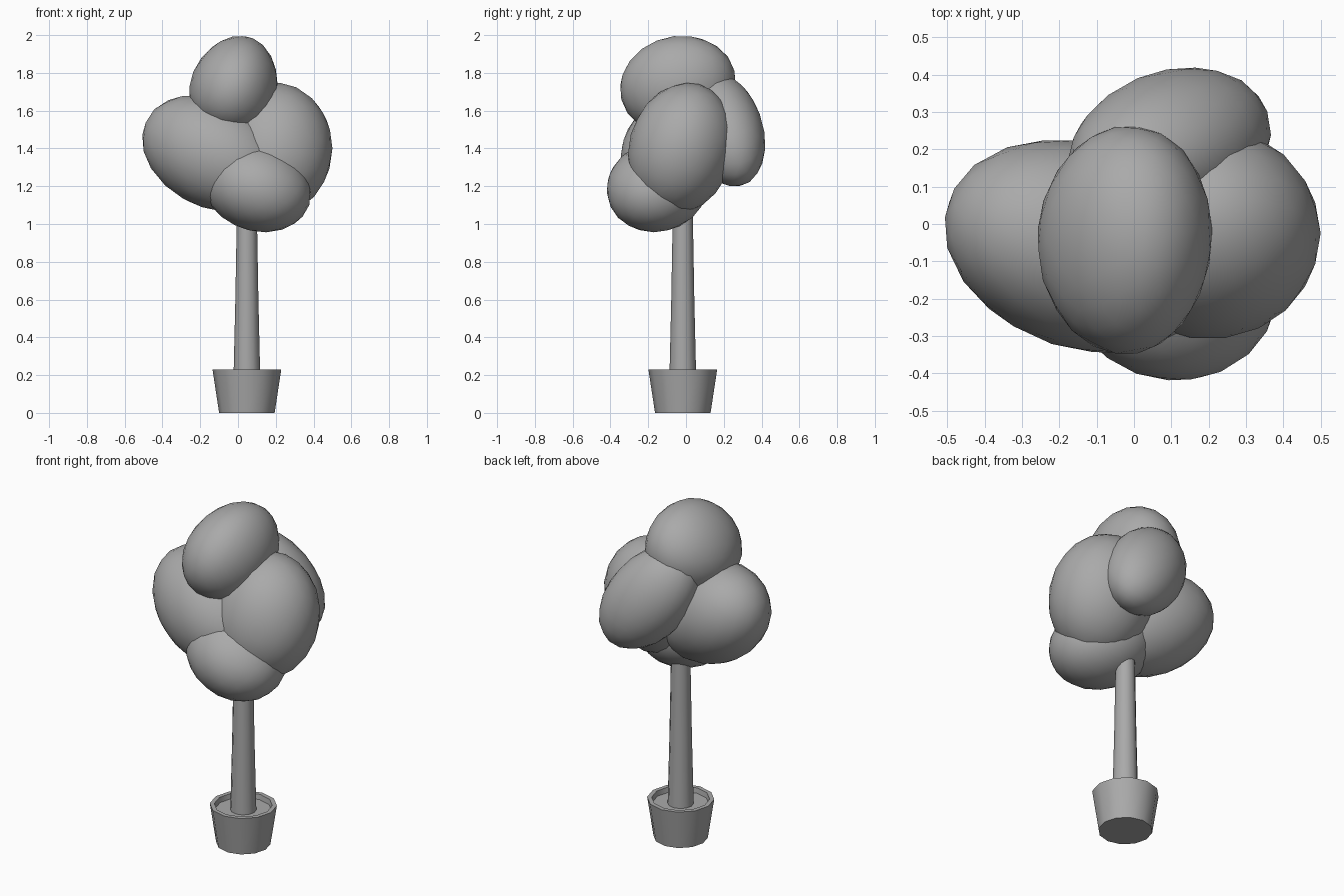
import bpy
import bmesh
from math import radians, sin, cos, tau
from mathutils import Vector

cube = bpy.data.objects.get("Cube")
if cube:
    bpy.data.objects.remove(cube, do_unlink=True)

# One plain grey for the whole tree
GREY = (0.4, 0.4, 0.4, 1.0)
grey = bpy.data.materials.new("plain_grey")
grey.use_nodes = True
grey.diffuse_color = GREY
grey.node_tree.nodes["Principled BSDF"].inputs["Base Color"].default_value = GREY


def finish(bm, name, angle):
    """Turn a bmesh into a smooth-shaded object with sharp creases kept."""
    bmesh.ops.recalc_face_normals(bm, faces=bm.faces)
    mesh = bpy.data.meshes.new(name)
    bm.to_mesh(mesh)
    bm.free()
    mesh.materials.append(grey)
    obj = bpy.data.objects.new(name, mesh)
    bpy.context.collection.objects.link(obj)
    bpy.ops.object.select_all(action="DESELECT")
    obj.select_set(True)
    bpy.context.view_layer.objects.active = obj
    bpy.ops.object.shade_smooth_by_angle(angle=radians(angle))
    return obj


def lathe(name, profile, sides, centre):
    """Stack rings of (radius, height) and cap both ends."""
    bm = bmesh.new()
    rings = []
    for r, z in profile:
        rings.append([bm.verts.new((centre[0] + r * cos(tau * i / sides),
                                    centre[1] + r * sin(tau * i / sides), z))
                      for i in range(sides)])
    for low, high in zip(rings, rings[1:]):
        for i in range(sides):
            j = (i + 1) % sides
            bm.faces.new((low[i], low[j], high[j], high[i]))
    bm.faces.new(rings[0])
    bm.faces.new(rings[-1])
    return finish(bm, name, 40)


def leaf_ball(name, centre, radii, tilt, taper=0.0):
    """Tilted egg of foliage; taper narrows its upper end."""
    bm = bmesh.new()
    bmesh.ops.create_icosphere(bm, subdivisions=3, radius=1)
    for v in bm.verts:
        v.co.x *= 1 - taper * v.co.z
        v.co = v.co * Vector(radii)
    obj = finish(bm, name, 80)
    obj.location = centre
    obj.rotation_euler = [radians(a) for a in tilt]
    return obj


# Pot with a rim, inner wall and soil
AXIS = (0.047, -0.017)
lathe("pot", [(0.147, 0), (0.182, 0.23), (0.157, 0.23), (0.153, 0.2)], 12, AXIS)

# Tapering trunk
lathe("trunk", [(0.071, 0.18), (0.061, 0.6), (0.054, 1.0), (0.05, 1.25)], 12, AXIS)

# Foliage
leaf_ball("foliage_top", (-0.018, -0.043, 1.735), (0.23, 0.31, 0.264), (15, 18, 0), 0.1)
leaf_ball("foliage_right", (-0.135, -0.06, 1.375), (0.4, 0.275, 0.287), (0, 25, -18))
leaf_ball("foliage_left", (0.2, -0.025, 1.4), (0.3, 0.278, 0.353), (-16, 0, 0))
leaf_ball("foliage_front", (0.097, -0.152, 1.197), (0.3, 0.265, 0.232), (0, 20, -20))
leaf_ball("foliage_back", (0.095, 0.205, 1.5), (0.225, 0.202, 0.348), (15, -37, 0))
